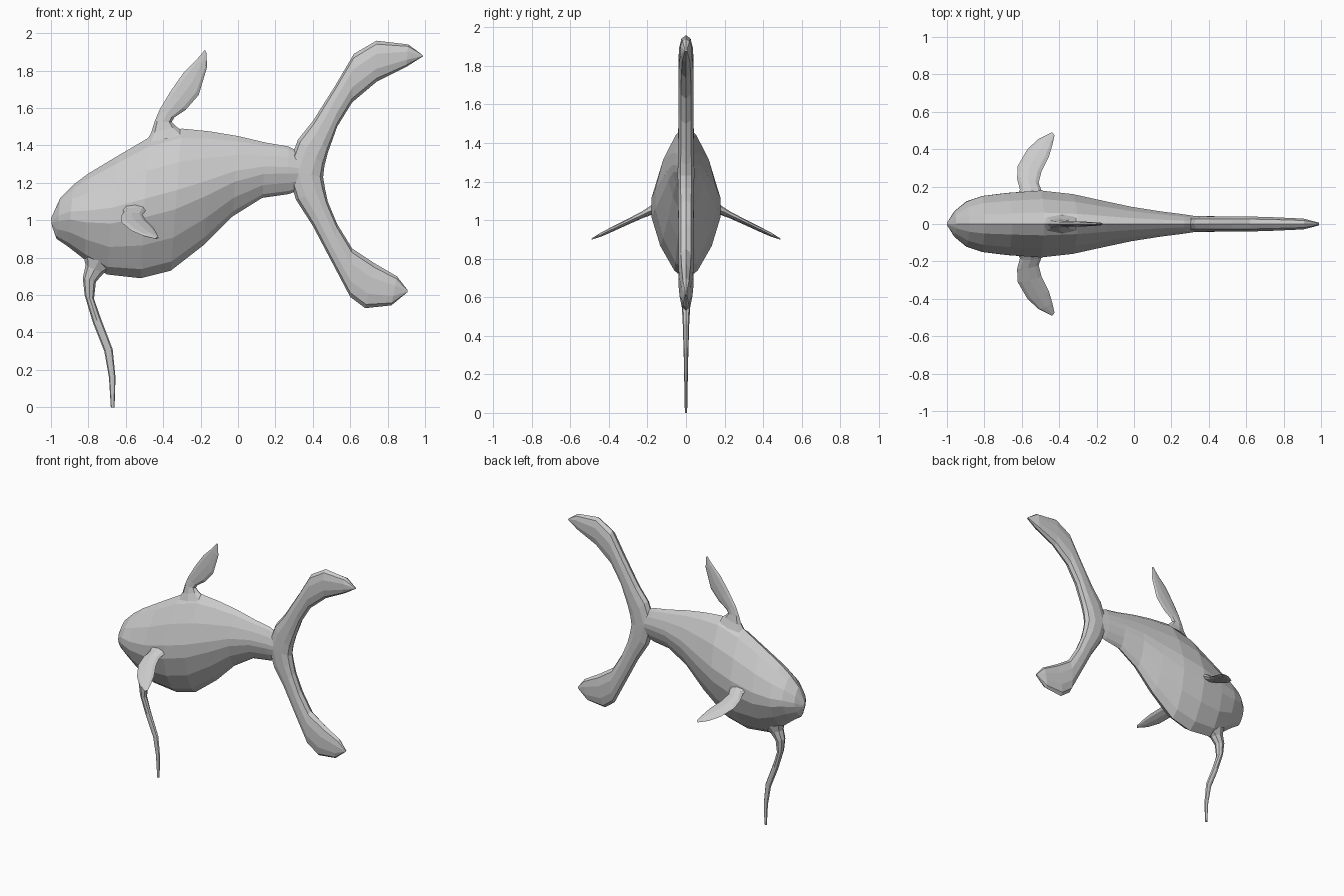
import bpy, bmesh
from math import sin, cos, pi
from mathutils import Vector


def loft(name, stations, normal=(0, 1, 0), sides=12, power=2.0):
    """Closed skin through sections; each is (edge point a, edge point b, half thickness)."""
    n = Vector(normal).normalized()
    spow = lambda v: (abs(v) ** (2 / power)) * (1 if v >= 0 else -1)
    bm = bmesh.new()
    rings = []
    for a, b, w in stations:
        a, b = Vector(a), Vector(b)
        mid, half = (a + b) / 2, (a - b) / 2
        ring = []
        for i in range(sides):
            t = 2 * pi * i / sides
            ring.append(bm.verts.new(mid + half * spow(cos(t)) + n * w * spow(sin(t))))
        rings.append(ring)
    for r, s in zip(rings, rings[1:]):
        for i in range(sides):
            j = (i + 1) % sides
            bm.faces.new((r[i], r[j], s[j], s[i]))
    bm.faces.new(rings[0])
    bm.faces.new(rings[-1])
    bmesh.ops.recalc_face_normals(bm, faces=bm.faces)
    mesh = bpy.data.meshes.new(name)
    bm.to_mesh(mesh)
    bm.free()
    ob = bpy.data.objects.new(name, mesh)
    bpy.context.collection.objects.link(ob)
    return ob


def side_view(rows):
    """Rows of (ax, az, bx, bz, w) in the centre plane."""
    return [((r[0], 0, r[1]), (r[2], 0, r[3]), r[4]) for r in rows]


# Body: top edge, belly edge, half width
loft("body", side_view([
    (-1.0, 1.01, -.995, .97, .01),
    (-.95, 1.12, -.97, .90, .07),
    (-.88, 1.19, -.91, .86, .125),
    (-.80, 1.25, -.82, .79, .155),
    (-.65, 1.34, -.70, .71, .172),
    (-.48, 1.44, -.52, .69, .185),
    (-.30, 1.49, -.36, .73, .165),
    (-.15, 1.475, -.18, .87, .128),
    (.00, 1.45, -.03, 1.02, .095),
    (.15, 1.415, .13, 1.12, .07),
    (.27, 1.395, .27, 1.14, .053),
    (.38, 1.34, .38, 1.18, .035)]), sides=14, power=1.5)

# Forked tail: one sweep from upper tip to lower tip
loft("tail", side_view([
    (.985, 1.885, .99, 1.877, .008),
    (.91, 1.94, .90, 1.82, .03),
    (.74, 1.96, .74, 1.74, .038),
    (.62, 1.89, .61, 1.63, .042),
    (.52, 1.72, .53, 1.50, .042),
    (.40, 1.53, .48, 1.36, .042),
    (.32, 1.43, .462, 1.29, .044),
    (.26, 1.27, .455, 1.23, .045),
    (.31, 1.11, .465, 1.17, .044),
    (.40, .97, .48, 1.10, .042),
    (.50, .78, .53, .98, .042),
    (.60, .59, .61, .85, .042),
    (.68, .53, .73, .77, .035),
    (.82, .545, .85, .70, .025),
    (.905, .615, .908, .625, .006)]), sides=10, power=2.3)

# Dorsal fin
loft("dorsal_fin", side_view([
    (-.50, 1.41, -.27, 1.46, .05),
    (-.465, 1.465, -.33, 1.50, .03),
    (-.445, 1.53, -.355, 1.525, .02),
    (-.42, 1.59, -.34, 1.55, .016),
    (-.36, 1.69, -.28, 1.59, .014),
    (-.29, 1.79, -.21, 1.67, .012),
    (-.22, 1.86, -.165, 1.82, .009),
    (-.178, 1.91, -.17, 1.90, .004)]), sides=8)

# Chin barbel
loft("chin_barbel", side_view([
    (-.83, .83, -.66, .74, .06),
    (-.815, .76, -.72, .715, .04),
    (-.83, .69, -.76, .67, .032),
    (-.82, .60, -.77, .58, .024),
    (-.775, .45, -.735, .48, .017),
    (-.715, .30, -.67, .31, .012),
    (-.69, .16, -.655, .16, .009),
    (-.68, 0, -.66, 0, .006)]), sides=8)

# Pectoral fins: leading (x, y), trailing (x, y), half thickness, sloping down outward
rows = [(-.63, .13, -.46, .13, .035),
        (-.61, .185, -.495, .18, .022),
        (-.625, .24, -.51, .22, .016),
        (-.622, .31, -.495, .28, .014),
        (-.57, .40, -.455, .36, .012),
        (-.51, .455, -.437, .42, .010),
        (-.44, .49, -.425, .475, .004)]
drop = lambda y: 1.05 - .48 * (y - .18)
fin = loft("pectoral_fins",
           [((a, b, drop(b)), (c, d, drop(d)), w) for a, b, c, d, w in rows],
           normal=(0, .43, .9), sides=8)
mirror = fin.modifiers.new("Mirror", 'MIRROR')
mirror.use_axis = (False, True, False)
